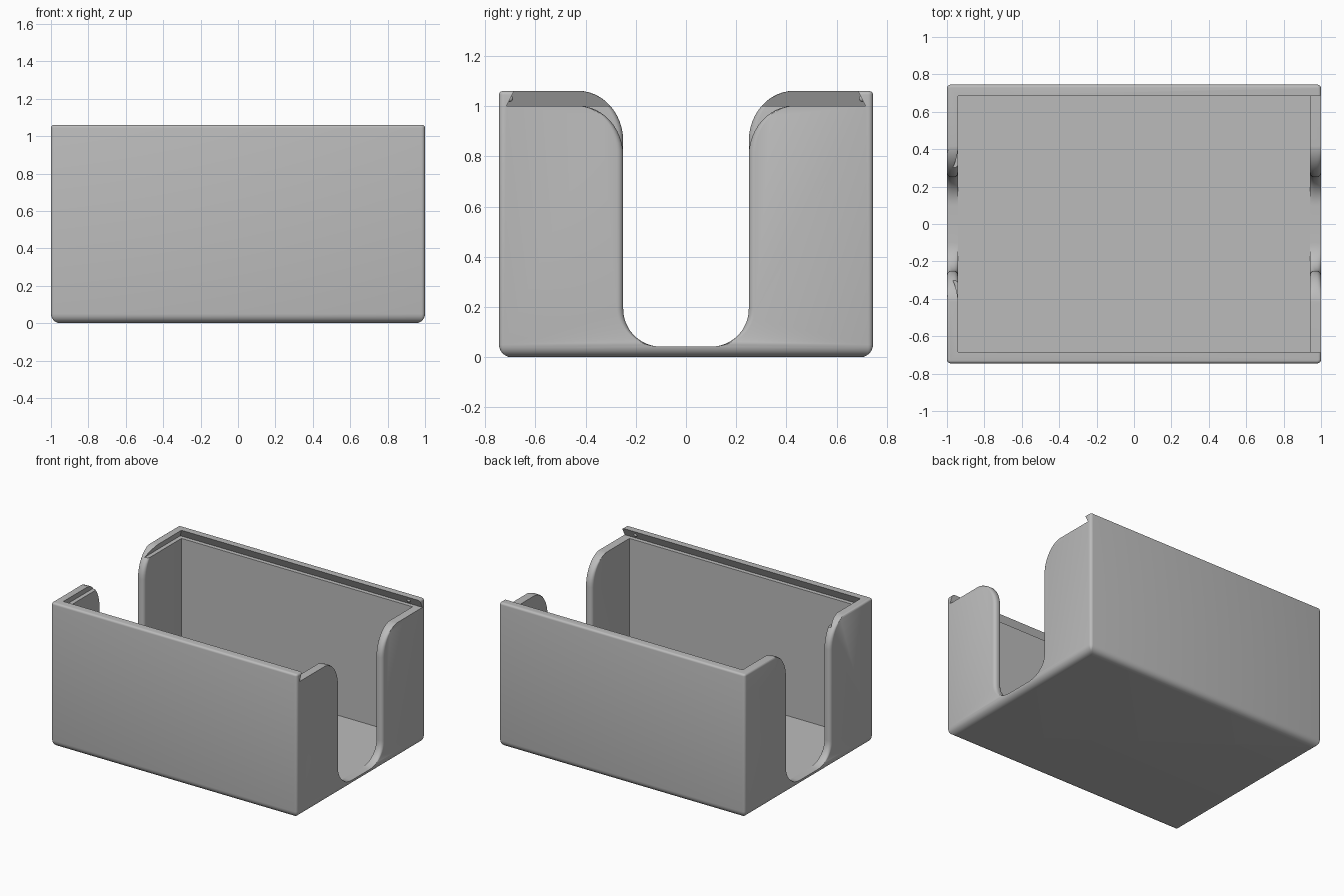
import bpy, bmesh
from math import sin, cos, pi

if "Cube" in bpy.data.objects:
    bpy.data.objects.remove(bpy.data.objects["Cube"], do_unlink=True)

HX, HY, TOP, LEDGE, WALL, FLOOR = 1.0, 0.745, 1.06, 1.0, 0.06, 0.04

grey = bpy.data.materials.new("light grey plastic")
grey.use_nodes = True
grey.diffuse_color = (0.5, 0.5, 0.5, 1)
grey.node_tree.nodes["Principled BSDF"].inputs["Base Color"].default_value = (0.5, 0.5, 0.5, 1)


def arc(steps):
    return [pi / 2 * i / steps for i in range(steps + 1)]


def loft(name, rings):
    """Skin a list of equal-length point rings and cap both ends."""
    bm = bmesh.new()
    loops = [[bm.verts.new(p) for p in ring] for ring in rings]
    for a, b in zip(loops, loops[1:]):
        for i in range(len(a)):
            j = (i + 1) % len(a)
            bm.faces.new((a[i], a[j], b[j], b[i]))
    bm.faces.new(loops[0])
    bm.faces.new(loops[-1])
    bmesh.ops.recalc_face_normals(bm, faces=bm.faces)
    mesh = bpy.data.meshes.new(name)
    bm.to_mesh(mesh)
    bm.free()
    mesh.materials.append(grey)
    obj = bpy.data.objects.new(name, mesh)
    bpy.context.collection.objects.link(obj)
    return obj


def rect(x0, x1, y, z):
    return [(x0, -y, z), (x1, -y, z), (x1, y, z), (x0, y, z)]


def rounded_rect(inset, z):
    r = max(0.02 - inset, 0.006)
    cx, cy = HX - inset - r, HY - inset - r
    ring = []
    for k, (sx, sy) in enumerate(((1, 1), (-1, 1), (-1, -1), (1, -1))):
        for a in arc(4):
            t = a + k * pi / 2
            ring.append((sx * cx + r * cos(t), sy * cy + r * sin(t), z))
    return ring


def notch_ring(x, d, top):
    """U-shaped opening with flared shoulders, widened by d."""
    half = [(0.1 + (0.15 + d) * sin(a), 0.192 - 0.15 * cos(a)) for a in arc(12)]
    half += [(0.43 - (0.18 - d) * cos(a), top - 0.2 + 0.2 * sin(a)) for a in arc(12)]
    half.append((0.43, 1.3))
    return [(x, y, z) for y, z in half] + [(x, -y, z) for y, z in reversed(half)]


def notch(name, side, top, r=0.025):
    inner, outer = HX - WALL, HX
    rings = [notch_ring(side * (inner - 0.03), r, top)]
    for a in reversed(arc(5)):
        rings.append(notch_ring(side * (inner + r * (1 - sin(a))), r * (1 - cos(a)), top))
    for a in arc(5):
        rings.append(notch_ring(side * (outer - r * (1 - sin(a))), r * (1 - cos(a)), top))
    rings.append(notch_ring(side * (outer + 0.1), r, top))
    return loft(name, rings)


def cut(target, cutter):
    mod = target.modifiers.new("cut", 'BOOLEAN')
    mod.operation, mod.solver, mod.object = 'DIFFERENCE', 'EXACT', cutter
    bpy.ops.object.select_all(action='DESELECT')
    bpy.context.view_layer.objects.active = target
    target.select_set(True)
    bpy.ops.object.modifier_apply(modifier=mod.name)
    bpy.data.objects.remove(cutter, do_unlink=True)


# Outer block with rounded bottom, corners and rim
big, small = 0.05, 0.015
rings = [rounded_rect(big * (1 - sin(a)), big * (1 - cos(a))) for a in arc(6)]
rings += [rounded_rect(small * (1 - cos(a)), TOP - small * (1 - sin(a))) for a in arc(4)]
box = loft("open_box", rings)

# Storage cavity
cut(box, loft("cavity_cutter", [rect(-HX + WALL, HX - WALL, HY - WALL, z)
                                for z in (FLOOR, LEDGE + 0.02)]))

# Hand notches in the two short walls
cut(box, notch("closed_end_notch_cutter", -1, TOP + 0.001))
cut(box, notch("open_end_notch_cutter", 1, LEDGE + 0.001))

# Dovetail channel for a sliding lid, open at one end
under = WALL - 0.03
cut(box, loft("lid_channel_cutter", [
    rect(-HX + under, HX + 0.1, HY - under, LEDGE),
    rect(-HX + WALL, HX + 0.1, HY - WALL, TOP),
    rect(-HX + WALL, HX + 0.1, HY - WALL, TOP + 0.2)]))

bpy.ops.object.select_all(action='DESELECT')
box.select_set(True)
bpy.context.view_layer.objects.active = box
bpy.ops.object.shade_smooth_by_angle(angle=pi / 6)

# Small lid catches on the channel walls
for side, label in ((-1, "front"), (1, "back")):
    bpy.ops.mesh.primitive_uv_sphere_add(segments=16, ring_count=8, radius=0.013,
                                         location=(0.9, side * 0.702, 1.03))
    catch = bpy.context.object
    catch.name = label + "_lid_catch"
    catch.data.materials.append(grey)
    bpy.ops.object.shade_smooth()
